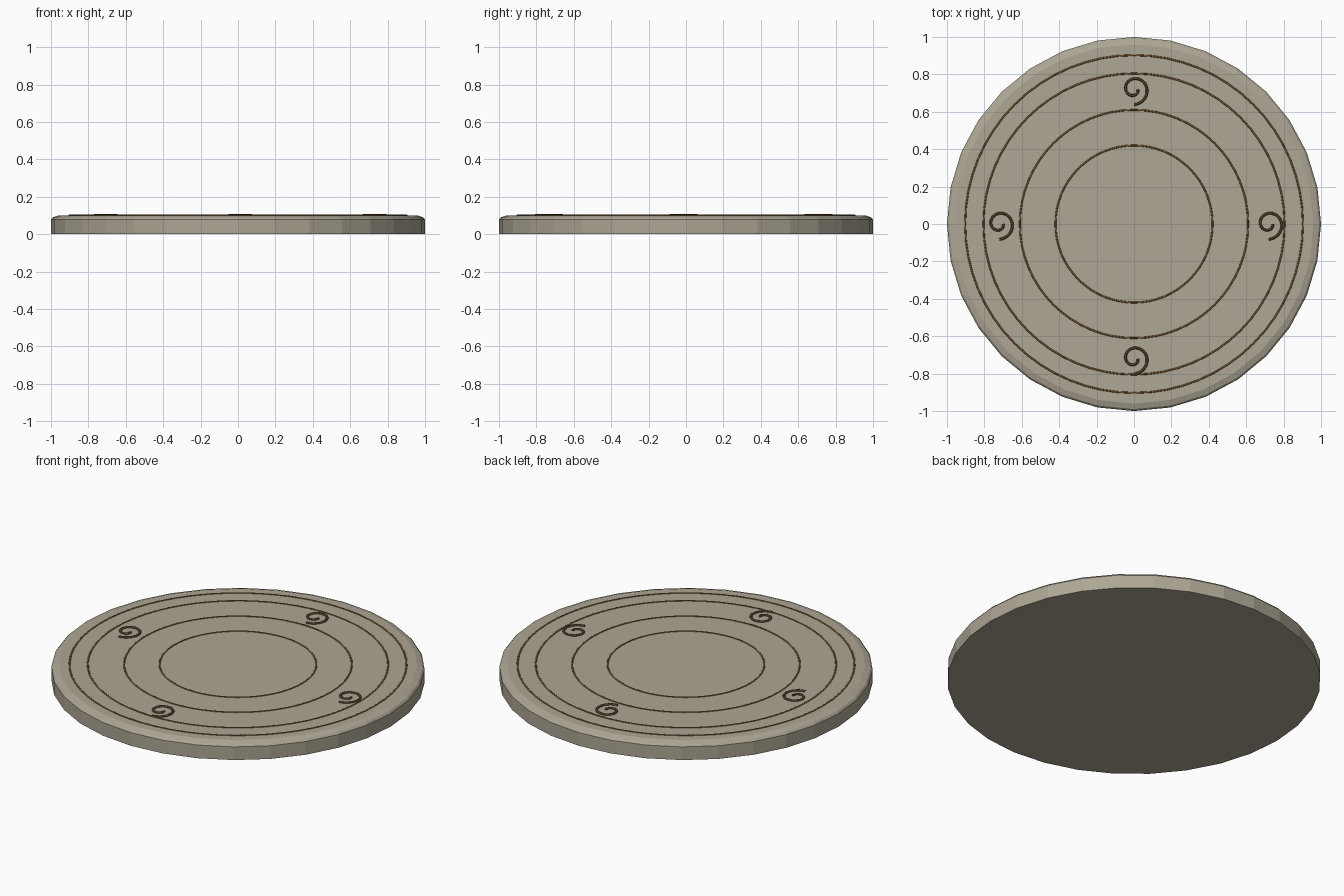
import bpy, bmesh, math
from mathutils import Vector

if "Cube" in bpy.data.objects:
    bpy.data.objects.remove(bpy.data.objects["Cube"])


def material(name, rgb):
    m = bpy.data.materials.new(name)
    m.diffuse_color = (*rgb, 1)
    m.use_nodes = True
    m.node_tree.nodes["Principled BSDF"].inputs["Base Color"].default_value = m.diffuse_color
    return m


STONE = material("warm grey stone", (0.42, 0.385, 0.30))
BRONZE = material("bronze brown", (0.17, 0.085, 0.025))
DARK = material("dark bronze", (0.075, 0.043, 0.018))


def finish(name, bm, mat, angle=None):
    bmesh.ops.recalc_face_normals(bm, faces=bm.faces)
    mesh = bpy.data.meshes.new(name)
    bm.to_mesh(mesh)
    bm.free()
    obj = bpy.data.objects.new(name, mesh)
    bpy.context.collection.objects.link(obj)
    mesh.materials.append(mat)
    if angle:
        bpy.context.view_layer.objects.active = obj
        obj.select_set(True)
        bpy.ops.object.shade_smooth_by_angle(angle=math.radians(angle))
        obj.select_set(False)
    return obj


def tube(name, path, radius, mat, closed, sides=8):
    """Sweep a round section along a flat path."""
    bm = bmesh.new()
    n = len(path)
    rows = []
    for i, p in enumerate(path):
        a = path[(i - 1) % n] if closed else path[max(i - 1, 0)]
        b = path[(i + 1) % n] if closed else path[min(i + 1, n - 1)]
        d = (b - a).normalized()
        side = Vector((-d.y, d.x, 0))
        rows.append([bm.verts.new(p + side * radius * math.cos(t) + Vector((0, 0, radius * math.sin(t))))
                     for t in (math.tau * k / sides for k in range(sides))])
    for i in range(n if closed else n - 1):
        r, s = rows[i], rows[(i + 1) % n]
        for k in range(sides):
            j = (k + 1) % sides
            bm.faces.new((r[k], r[j], s[j], s[k]))
    if not closed:
        bm.faces.new(rows[0])
        bm.faces.new(rows[-1])
    return finish(name, bm, mat, 50)


# round slab with a chamfered upper rim
bm = bmesh.new()
SIDES = 32
loops = [[bm.verts.new((r * math.cos(math.tau * i / SIDES), r * math.sin(math.tau * i / SIDES), z))
          for i in range(SIDES)]
         for r, z in ((1, 0), (1, 0.078), (0.99, 0.09), (0.96, 0.1))]
for lo, hi in zip(loops, loops[1:]):
    for i in range(SIDES):
        j = (i + 1) % SIDES
        bm.faces.new((lo[i], lo[j], hi[j], hi[i]))
bm.faces.new(loops[0])
bm.faces.new(loops[-1])
finish("slab", bm, STONE)

# concentric inlaid rings
for n, r in enumerate((0.42, 0.61, 0.805, 0.903)):
    pts = [Vector((r * math.cos(math.tau * i / 64), r * math.sin(math.tau * i / 64), 0.099)) for i in range(64)]
    tube(f"inlay_ring_{n + 1}", pts, 0.005, BRONZE, True)

# four small spirals, all facing the same way
for n in range(4):
    c = Vector((0.72 * math.cos(n * math.pi / 2), 0.72 * math.sin(n * math.pi / 2), 0.102))
    pts = []
    for i in range(41):
        t = i / 40
        a, r = -2.5 * math.pi * t, 0.02 + 0.062 * t
        pts.append(c + Vector((r * math.cos(a), r * math.sin(a), 0)))
    tube(f"spiral_{n + 1}", pts, 0.007, DARK, False)
